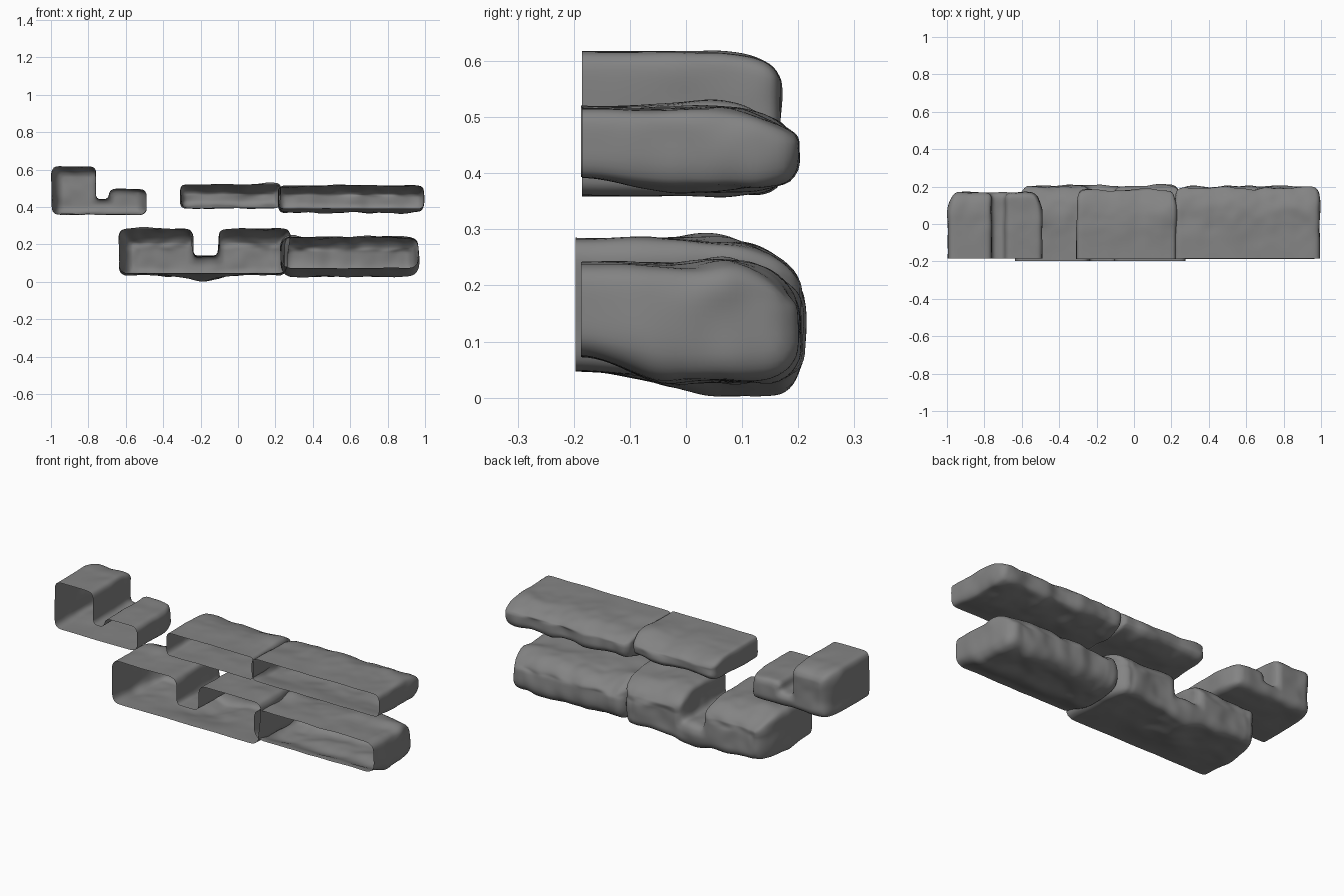
import bpy, bmesh, math
from mathutils import Vector, noise

if "Cube" in bpy.data.objects:
    bpy.data.objects.remove(bpy.data.objects["Cube"])

stone = bpy.data.materials.new("dark_stone")
stone.diffuse_color = (0.23, 0.23, 0.23, 1)
stone.use_nodes = True
stone.node_tree.nodes["Principled BSDF"].inputs["Base Color"].default_value = stone.diffuse_color


def smoothstep(t):
    t = max(0.0, min(1.0, t))
    return t * t * (3 - 2 * t)


def rock(name, outline, front, back, seed, amp=0.02, bulge=0.0, bevel=0.035,
         top_drop=0.04, low_lift=0.02, end_inset=0.035, knob=None):
    """Extrude an x-z outline along y, round and weather it, cut the front open."""
    bm = bmesh.new()
    face = bm.faces.new([bm.verts.new((x, front - 0.12, z)) for x, z in outline])
    ext = bmesh.ops.extrude_face_region(bm, geom=[face])
    for v in ext["geom"]:
        if isinstance(v, bmesh.types.BMVert):
            v.co.y = back
    bmesh.ops.recalc_face_normals(bm, faces=bm.faces[:])
    edges = [e for e in bm.edges
             if max(v.co.y for v in e.verts) > front and e.is_convex]
    bmesh.ops.bevel(bm, geom=edges, offset=bevel, segments=3, profile=0.5,
                    affect='EDGES', clamp_overlap=True)
    mesh = bpy.data.meshes.new(name)
    bm.to_mesh(mesh)
    bm.free()
    obj = bpy.data.objects.new(name, mesh)
    bpy.context.collection.objects.link(obj)

    # even skin
    mod = obj.modifiers.new("Remesh", 'REMESH')
    mod.mode = 'VOXEL'
    mod.voxel_size = 0.012
    skin = bpy.data.meshes.new_from_object(
        obj.evaluated_get(bpy.context.evaluated_depsgraph_get()))
    obj.modifiers.clear()
    bm = bmesh.new()
    bm.from_mesh(skin)
    for _ in range(3):
        bmesh.ops.smooth_vert(bm, verts=bm.verts[:], factor=0.5, use_axis_x=True,
                              use_axis_y=True, use_axis_z=True)
    bm.normal_update()

    # weathering and rounding, stronger towards the back
    xs, zs = [x for x, _ in outline], [z for _, z in outline]
    mid, half = (min(zs) + max(zs)) / 2, (max(zs) - min(zs)) / 2
    moves = []
    for v in bm.verts:
        x, y, z = v.co
        w = smoothstep((y - front) / 0.3)
        n = noise.noise(v.co * 7 + Vector((seed * 7.3, seed * 3.1, 0)))
        n += 0.3 * noise.noise(v.co * 15)
        d = v.normal * n * amp * (0.2 + 0.8 * w)
        low, high = max(0.0, (mid - z) / half), max(0.0, (z - mid) / half)
        d.z -= bulge * low * smoothstep((y - front) / 0.17)
        t = max(0.0, min(1.0, (y - 0.04) / (back - 0.04))) ** 2
        d.z += (low_lift * low - top_drop * high) * t
        d.x += end_inset * t * max(0.0, 1 - (x - min(xs)) / 0.12)
        d.x -= end_inset * t * max(0.0, 1 - (max(xs) - x) / 0.12)
        if knob is not None:
            d.z -= 0.035 * low * w * math.exp(-((x - knob) / 0.13) ** 2)
        moves.append(d)
    for v, d in zip(bm.verts, moves):
        v.co += d

    # open front
    bmesh.ops.bisect_plane(bm, geom=bm.verts[:] + bm.edges[:] + bm.faces[:],
                           plane_co=(0, front, 0), plane_no=(0, -1, 0),
                           clear_outer=True)
    bm.to_mesh(mesh)
    bm.free()
    bpy.data.meshes.remove(skin)
    mesh.materials.append(stone)
    mesh.shade_smooth()
    return obj


def box(x0, x1, z0, z1):
    return [(x0, z0), (x1, z0), (x1, z1), (x0, z1)]


# stepped ledge, upper left
rock("stepped_ledge",
     [(-0.995, 0.36), (-0.49, 0.36), (-0.49, 0.495), (-0.69, 0.495),
      (-0.69, 0.44), (-0.76, 0.44), (-0.76, 0.617), (-0.995, 0.617)],
     -0.185, 0.168, 1, amp=0.01, bevel=0.03, top_drop=0.03, low_lift=0.01)

# notched ledge, lower left
rock("notched_ledge",
     [(-0.635, 0.047), (0.26, 0.047), (0.28, 0.283), (-0.105, 0.283),
      (-0.105, 0.14), (-0.24, 0.14), (-0.24, 0.283), (-0.635, 0.283)],
     -0.197, 0.205, 2, amp=0.015, bulge=0.008, top_drop=0.06,
     low_lift=0.0, end_inset=0.05, knob=-0.18)

# upper long ledge in two stones
rock("upper_ledge_left", box(-0.31, 0.225, 0.395, 0.52), -0.187, 0.18, 3,
     amp=0.014, bevel=0.02, end_inset=0.015)
rock("upper_ledge_right", box(0.215, 0.995, 0.392, 0.515), -0.185, 0.193, 4,
     amp=0.017, bulge=0.02, bevel=0.025, end_inset=0.015)

# lower right ledge
rock("lower_ledge_right", box(0.23, 0.965, 0.075, 0.24), -0.187, 0.20, 5,
     amp=0.02, bulge=0.045, bevel=0.045, top_drop=0.05, end_inset=0.03)
